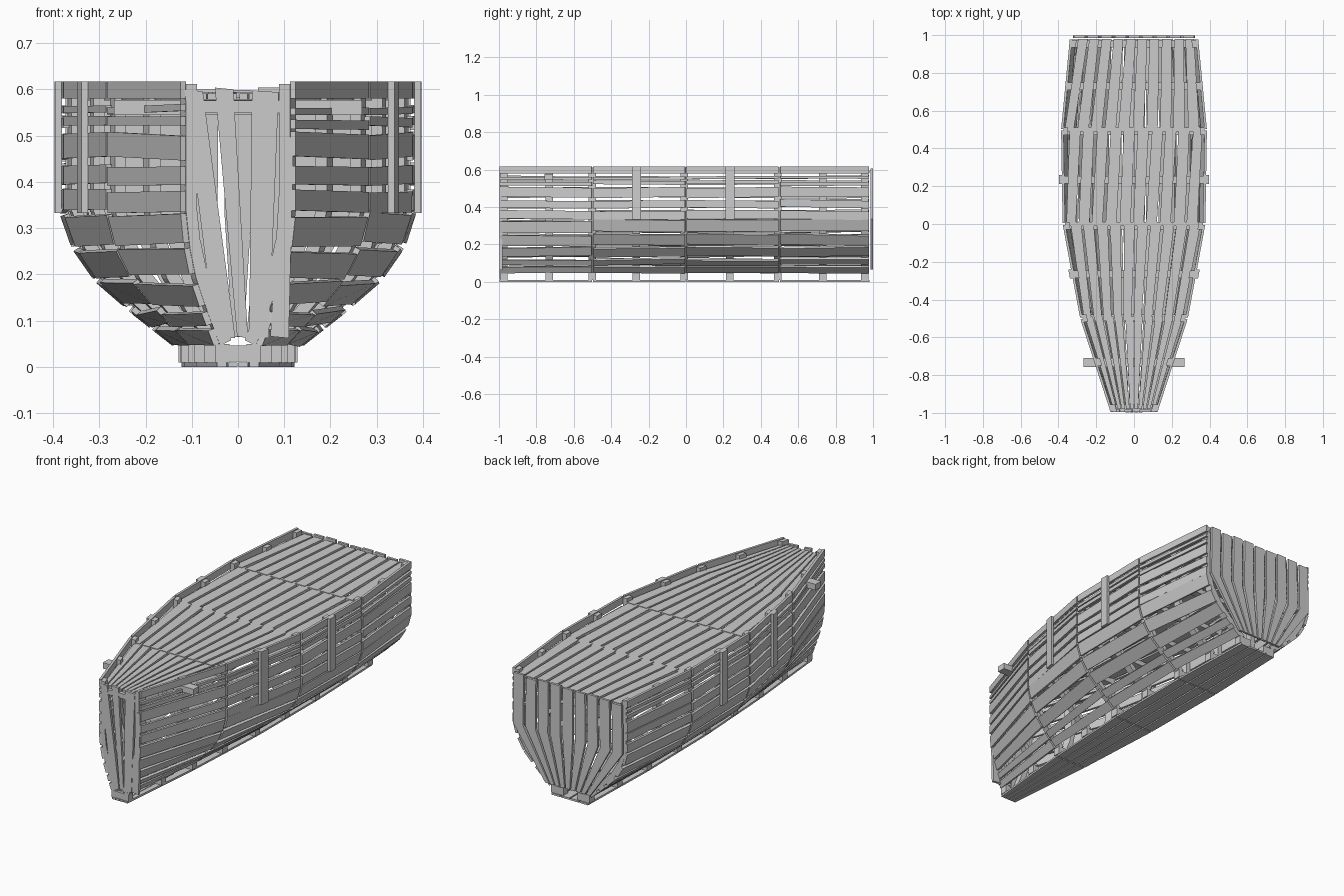
import bpy, bmesh, random
from mathutils import Vector

if "Cube" in bpy.data.objects:
    bpy.data.objects.remove(bpy.data.objects["Cube"])

random.seed(4)
YS = [-1, -0.5, 0, 0.5, 1]
TOP_W = [0.123, 0.285, 0.378, 0.386, 0.338]
BOT_W = [0.05, 0.1, 0.13, 0.135, 0.118]
# lower hull curve: share of the way from bottom edge to full width, height
CURVE = [(0, 0.04), (0.38, 0.115), (0.7, 0.185), (0.88, 0.25), (0.97, 0.295), (1, 0.335)]
RIBS = [-0.975, -0.73, -0.5, -0.265, -0.01, 0.235, 0.49, 0.73, 0.955]


def interp(xs, vs, x):
    for i in range(len(xs) - 1):
        if x <= xs[i + 1]:
            t = (x - xs[i]) / (xs[i + 1] - xs[i])
            return vs[i] + (vs[i + 1] - vs[i]) * t
    return vs[-1]


def top_w(y):
    return interp(YS, TOP_W, y)


def bot_w(y):
    return interp(YS, BOT_W, y)


def hull(y, z):
    s = interp([c[1] for c in CURVE], [c[0] for c in CURVE], max(z, 0.04))
    return Vector((bot_w(y) + (top_w(y) - bot_w(y)) * s, y, z))


def jit(a):
    return random.uniform(-a, a)


class Part:
    """Collects planks into one mesh object."""
    def __init__(self, name):
        self.name, self.bm = name, bmesh.new()

    def plank(self, quad, offset):
        q = [Vector(p) for p in quad]
        o = Vector(offset)
        v = [self.bm.verts.new(p) for p in q + [p + o for p in q]]
        for f in ((0, 1, 2, 3), (7, 6, 5, 4), (0, 4, 5, 1), (1, 5, 6, 2), (2, 6, 7, 3), (3, 7, 4, 0)):
            self.bm.faces.new([v[i] for i in f])

    def box(self, x0, x1, y0, y1, z0, z1):
        self.plank([(x0, y0, z0), (x1, y0, z0), (x1, y1, z0), (x0, y1, z0)], (0, 0, z1 - z0))

    def done(self):
        bmesh.ops.recalc_face_normals(self.bm, faces=self.bm.faces)
        me = bpy.data.meshes.new(self.name)
        self.bm.to_mesh(me)
        self.bm.free()
        bpy.context.collection.objects.link(bpy.data.objects.new(self.name, me))


def flip(p, s):
    return (p[0] * s, p[1], p[2])


# side planking, in four lengths per side
UPPER = [(0.335, 0.38), (0.397, 0.437), (0.45, 0.503), (0.518, 0.538), (0.55, 0.565), (0.58, 0.617)]
LOWER = [(0.043, 0.075), (0.09, 0.117), (0.135, 0.18), (0.195, 0.25), (0.265, 0.328)]
side = Part("side_planks")
for s in (-1, 1):
    for i in range(4):
        y0, y1 = YS[i] + 0.004, YS[i + 1] - (0.022 if i == 3 else 0.006)
        for z0, z1 in LOWER + UPPER:
            j = 0.0 if z1 > 0.6 else 0.006
            d0, d1 = jit(j), jit(j)
            if z0 < 0.05:
                d0, d1 = abs(d0), abs(d1)
            quad = [hull(y0, z0 + d0), hull(y1, z0 + d1), hull(y1, z1 + d1), hull(y0, z1 + d0)]
            n = (quad[1] - quad[0]).cross(quad[3] - quad[0]).normalized() * -0.013
            side.plank([flip(p, s) for p in quad], flip(n, s))
side.done()

# ribs inside the planking, with floor blocks and deck beams
ribs = Part("ribs")
beams = Part("deck_beams")
for y in RIBS:
    a, b = y - 0.02, y + 0.02
    zs = [0.04, 0.115, 0.185, 0.25, 0.335, 0.612]
    for s in (-1, 1):
        for z0, z1 in zip(zs, zs[1:]):
            inn = Vector((-0.012, 0, 0.006 if z1 < 0.5 else 0))
            q = [hull(a, z0) + inn, hull(b, z0) + inn, hull(b, z1) + inn, hull(a, z1) + inn]
            ribs.plank([flip(p, s) for p in q], (-0.024 * s, 0, 0.012 if z1 < 0.3 else 0))
    w = bot_w(y)
    for s in (-1, 1):
        ribs.box(*sorted((s * w * 0.35, s * w * 0.95)), a, b, 0.01, 0.05)
    w = top_w(y) - 0.02
    beams.box(-w, w, a, b, 0.55, 0.576)
ribs.done()
beams.done()

# outer posts
posts = Part("outer_posts")
for y in (-0.265, 0.235):
    for s in (-1, 1):
        a, b = hull(y - 0.024, 0.333), hull(y + 0.024, 0.333)
        up = Vector((0, 0, 0.284))
        posts.plank([flip(p, s) for p in (a, b, b + up, a + up)], (0.015 * s, 0, 0))
posts.done()

# cross bar poking out through both sides near the bow
bar = Part("cross_bar")
bar.box(-0.268, 0.268, -0.757, -0.71, 0.545, 0.577)
bar.done()

# flat bottom planks
bottom = Part("bottom_planks")
for i in range(4):
    y0, y1 = YS[i] + 0.003, YS[i + 1] - (0.02 if i == 3 else 0.003)
    for k in range(4):
        u0, u1 = -1 + k * 0.5 + 0.03, -0.5 + k * 0.5 - 0.03
        w0, w1 = bot_w(y0) * 0.93, bot_w(y1) * 0.93
        bottom.plank([(u0 * w0, y0, 0), (u1 * w0, y0, 0), (u1 * w1, y1, 0), (u0 * w1, y1, 0)], (0, 0, 0.01))
bottom.done()

# deck planks, fanning towards the bow and skewed towards the stern
deck = Part("deck_planks")
N = 10
SKEW = [0, 0.05, 0.08, 0.09]
for i in range(4):
    y0, y1 = YS[i] + (0.02 if i == 0 else -0.01), YS[i + 1] - (0.02 if i == 3 else -0.01)
    w0, w1 = top_w(y0) - 0.018, top_w(y1) - 0.022
    for k in range(N):
        u0, u1 = -1 + 2 * k / N, -1 + 2 * (k + 1) / N
        g, sk = 0.02, SKEW[i] + jit(0.02)
        z = 0.578 + (i % 2) * 0.003
        f = [u0 + g - sk / 2, u1 - g - sk / 2, u1 - g + sk / 2, u0 + g + sk / 2]
        f = [max(-1, min(1, v)) for v in f]
        deck.plank([(f[0] * w0, y0, z), (f[1] * w0, y0, z), (f[2] * w1, y1, z), (f[3] * w1, y1, z)], (0, 0, 0.013))
deck.done()

# stern boards, bent at the knee
stern = Part("stern_boards")
LEV = [(0.6, 0.325), (0.335, 0.33), (0.065, 0.135)]
N = 9
for k in range(N):
    u0, u1 = -1 + 2 * k / N + 0.022, -1 + 2 * (k + 1) / N - 0.022
    top = 0.6 + jit(0.006)
    for (za, wa), (zb, wb) in zip(LEV, LEV[1:]):
        za = top if za > 0.5 else za
        stern.plank([(u0 * wa, 0.986, za), (u1 * wa, 0.986, za), (u1 * wb, 0.986, zb), (u0 * wb, 0.986, zb)],
                    (0, 0.013, 0))
stern.done()

# bow boards: left and right x at the top, then at the bottom
bow = Part("bow_boards")
BOARDS = [(-0.116, -0.076, -0.05, -0.006, 0.60), (-0.05, -0.01, -0.002, 0.022, 0.604),
          (0.03, 0.088, 0.024, 0.068, 0.598), (0.096, 0.12, 0.07, 0.112, 0.5)]
for a, b, c, d, z in BOARDS:
    bow.plank([(a, -0.996, z), (b, -0.996, z - 0.004), (d * 0.98, -0.996, 0.062), (c, -0.996, 0.066)], (0, 0.014, 0))
bow.box(-0.035, 0.03, -0.996, -0.98, 0.012, 0.046)
bow.done()
